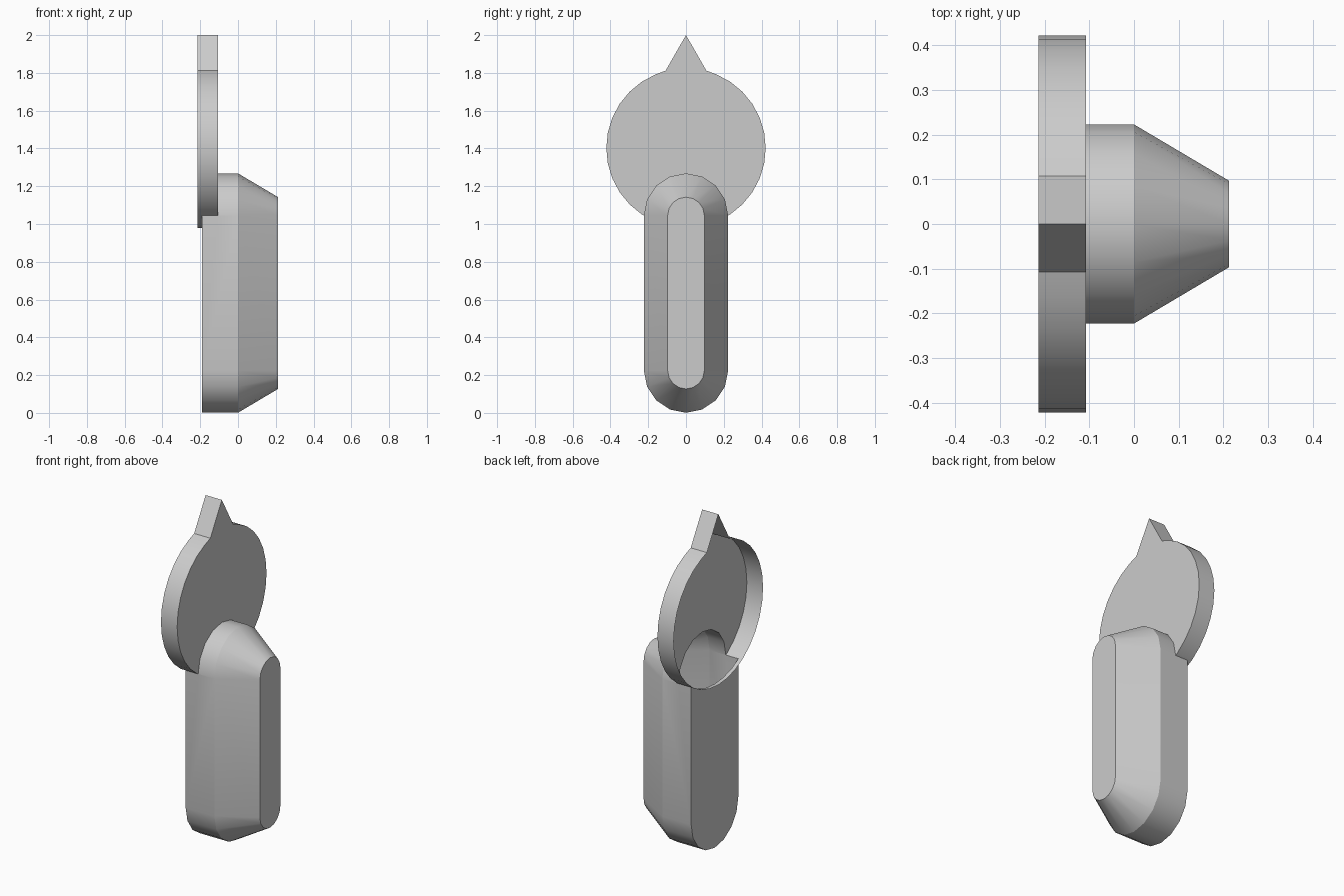
import bpy, bmesh
from math import sin, cos, pi, radians

if "Cube" in bpy.data.objects:
    bpy.data.objects.remove(bpy.data.objects["Cube"])


def loft(name, rings):
    """Closed solid from matching rings of 3D points."""
    bm = bmesh.new()
    loops = [[bm.verts.new(p) for p in ring] for ring in rings]
    n = len(loops[0])
    for a, b in zip(loops, loops[1:]):
        for i in range(n):
            j = (i + 1) % n
            bm.faces.new((a[i], a[j], b[j], b[i]))
    bm.faces.new(loops[0])
    bm.faces.new(loops[-1])
    bmesh.ops.recalc_face_normals(bm, faces=bm.faces)
    mesh = bpy.data.meshes.new(name)
    bm.to_mesh(mesh)
    bm.free()
    obj = bpy.data.objects.new(name, mesh)
    bpy.context.collection.objects.link(obj)
    return obj


def stadium(x, r, low=0.224, high=1.045, steps=8):
    """Upright rounded slot outline at a given x."""
    top = [(x, r * cos(pi * i / steps), high + r * sin(pi * i / steps)) for i in range(steps + 1)]
    bottom = [(x, -r * cos(pi * i / steps), low - r * sin(pi * i / steps)) for i in range(steps + 1)]
    return top + bottom


# Rounded body with a bevelled front
body = loft("pointer_knob", [stadium(-0.19, 0.223), stadium(0, 0.223), stadium(0.2125, 0.097)])

# Round plate with a pointed tip
R, CZ, SEG = 0.422, 1.402, 32
outline = [(R * sin(2 * pi * i / SEG), CZ + R * cos(2 * pi * i / SEG)) for i in range(2, SEG - 1)]
outline += [(-0.108, 1.812), (0, 2.0), (0.108, 1.812)]
plate = loft("plate", [[(x, y, z) for y, z in outline] for x in (-0.214, -0.107)])

# Join both into one skin
mod = body.modifiers.new("join", 'BOOLEAN')
mod.operation = 'UNION'
mod.solver = 'EXACT'
mod.object = plate
bpy.context.view_layer.objects.active = body
body.select_set(True)
bpy.ops.object.modifier_apply(modifier=mod.name)
bpy.data.objects.remove(plate)

# Open the back of the plate
bm = bmesh.new()
bm.from_mesh(body.data)
back = [f for f in bm.faces if all(v.co.x < -0.21 for v in f.verts) and abs(f.normal.x) > 0.9]
bmesh.ops.delete(bm, geom=back, context='FACES')
bm.to_mesh(body.data)
bm.free()

bpy.ops.object.shade_smooth_by_angle(angle=radians(28))
